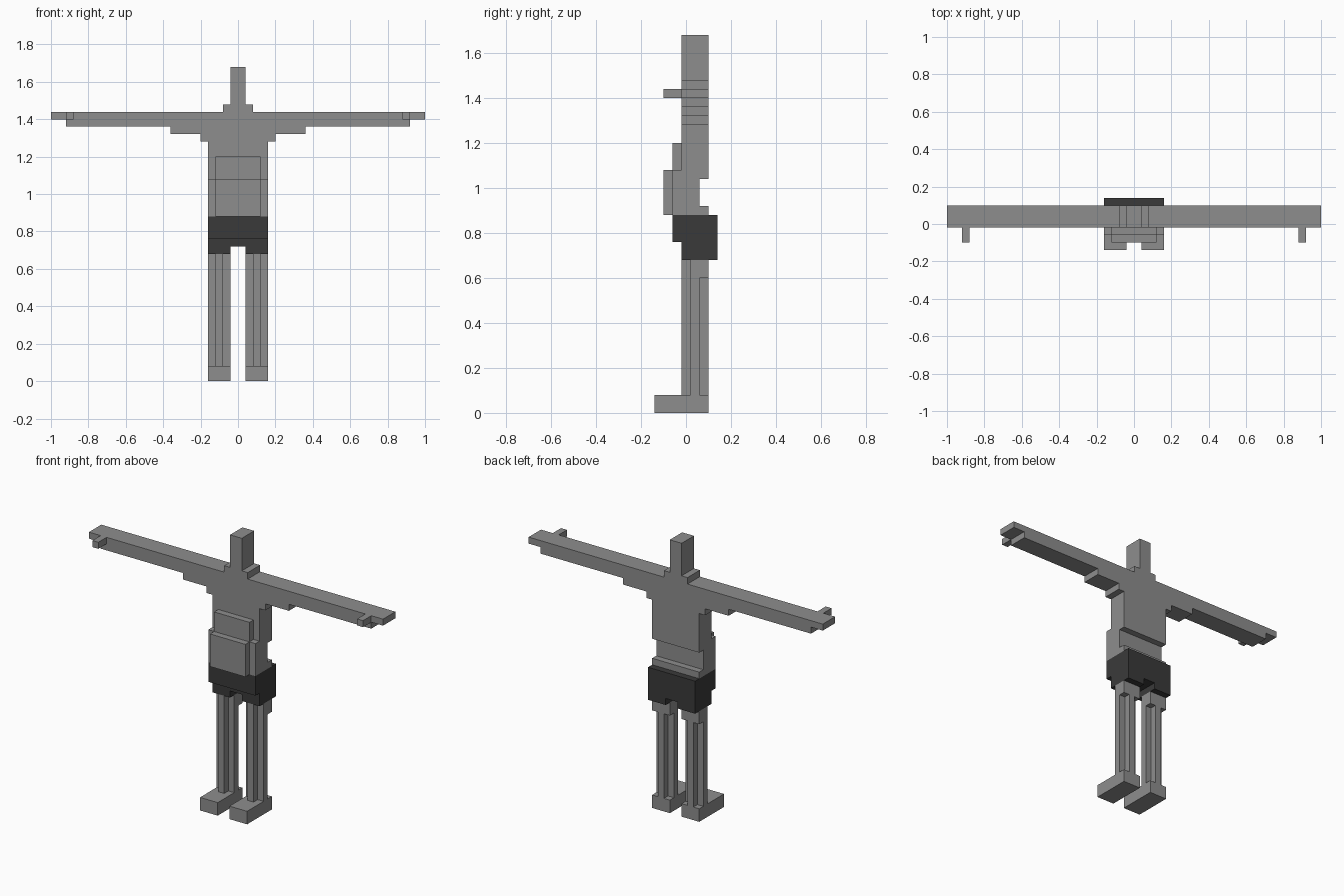
import bpy, bmesh
from mathutils import Vector

if "Cube" in bpy.data.objects:
    bpy.data.objects.remove(bpy.data.objects["Cube"])


def material(name, value):
    mat = bpy.data.materials.new(name)
    mat.diffuse_color = (value, value, value, 1)
    mat.use_nodes = True
    mat.node_tree.nodes["Principled BSDF"].inputs["Base Color"].default_value = mat.diffuse_color
    return mat


body = material("body_grey", 0.27)
dark = material("dark_cloth", 0.042)


def extrude(name, outline, axis, lo, hi, mat=body):
    """Extrude a closed 2D outline along one axis (0=x, 1=y, 2=z)."""
    def place(p, d):
        co = list(p)
        co.insert(axis, d)
        return co
    bm = bmesh.new()
    face = bm.faces.new([bm.verts.new(place(p, lo)) for p in outline])
    out = bmesh.ops.extrude_face_region(bm, geom=[face])
    step = Vector((0, 0, 0))
    step[axis] = hi - lo
    verts = [g for g in out["geom"] if isinstance(g, bmesh.types.BMVert)]
    bmesh.ops.translate(bm, verts=verts, vec=step)
    bmesh.ops.recalc_face_normals(bm, faces=bm.faces)
    mesh = bpy.data.meshes.new(name)
    bm.to_mesh(mesh)
    bm.free()
    obj = bpy.data.objects.new(name, mesh)
    bpy.context.collection.objects.link(obj)
    mesh.materials.append(mat)
    return obj


def box(name, x0, x1, y0, y1, z0, z1, mat=body):
    return extrude(name, [(x0, y0), (x1, y0), (x1, y1), (x0, y1)], 2, z0, z1, mat)


# Chest, stretched arms, neck and head: one stepped front silhouette
half = [(0.16, 1.04), (0.16, 1.28), (0.20, 1.28), (0.20, 1.32), (0.36, 1.32),
        (0.36, 1.36), (0.92, 1.36), (0.92, 1.40), (1.00, 1.40), (1.00, 1.44),
        (0.08, 1.44), (0.08, 1.48), (0.04, 1.48), (0.04, 1.68)]
extrude("upper_body", half + [(-x, z) for x, z in reversed(half)], 1, -0.02, 0.10)

# Waist with the hollow of the back
waist = [(-0.06, 0.88), (-0.06, 1.08), (-0.02, 1.08), (-0.02, 1.04), (0.06, 1.04),
         (0.06, 0.92), (0.10, 0.92), (0.10, 0.88)]
extrude("waist", waist, 0, -0.16, 0.16)

# Belly
box("belly_upper", -0.12, 0.12, -0.06, -0.02, 1.08, 1.20)
box("belly_lower", -0.12, 0.12, -0.10, -0.06, 0.88, 1.08)

# Shorts
shorts = [(-0.06, 0.76), (-0.06, 0.88), (0.14, 0.88), (0.14, 0.72), (-0.02, 0.72), (-0.02, 0.76)]
extrude("shorts", shorts, 0, -0.16, 0.16, dark)

# Plus-shaped leg section, centred on the leg
a, b = 0.02, 0.06
plus = [(a, -b), (a, -a), (b, -a), (b, a), (a, a), (a, b),
        (-a, b), (-a, a), (-b, a), (-b, -a), (-a, -a), (-a, -b)]

for side, s in (("left", 1), ("right", -1)):
    c = 0.10 * s
    box(side + "_thumb", 0.90 * s - 0.02, 0.90 * s + 0.02, -0.10, -0.02, 1.40, 1.44)
    box(side + "_shorts_leg", c - b, c + b, -0.02, 0.14, 0.68, 0.72, dark)
    extrude(side + "_leg", [(c + x, 0.04 + y) for x, y in plus], 2, 0.08, 0.68)
    # Filled back corners at the top of the thigh
    for name, d in (("outer", 0.04 * s), ("inner", -0.04 * s)):
        box(f"{side}_thigh_{name}", c + d - a, c + d + a, 0.06, 0.10, 0.60, 0.68)
    box(side + "_foot", c - b, c + b, -0.14, 0.10, 0.0, 0.08)
